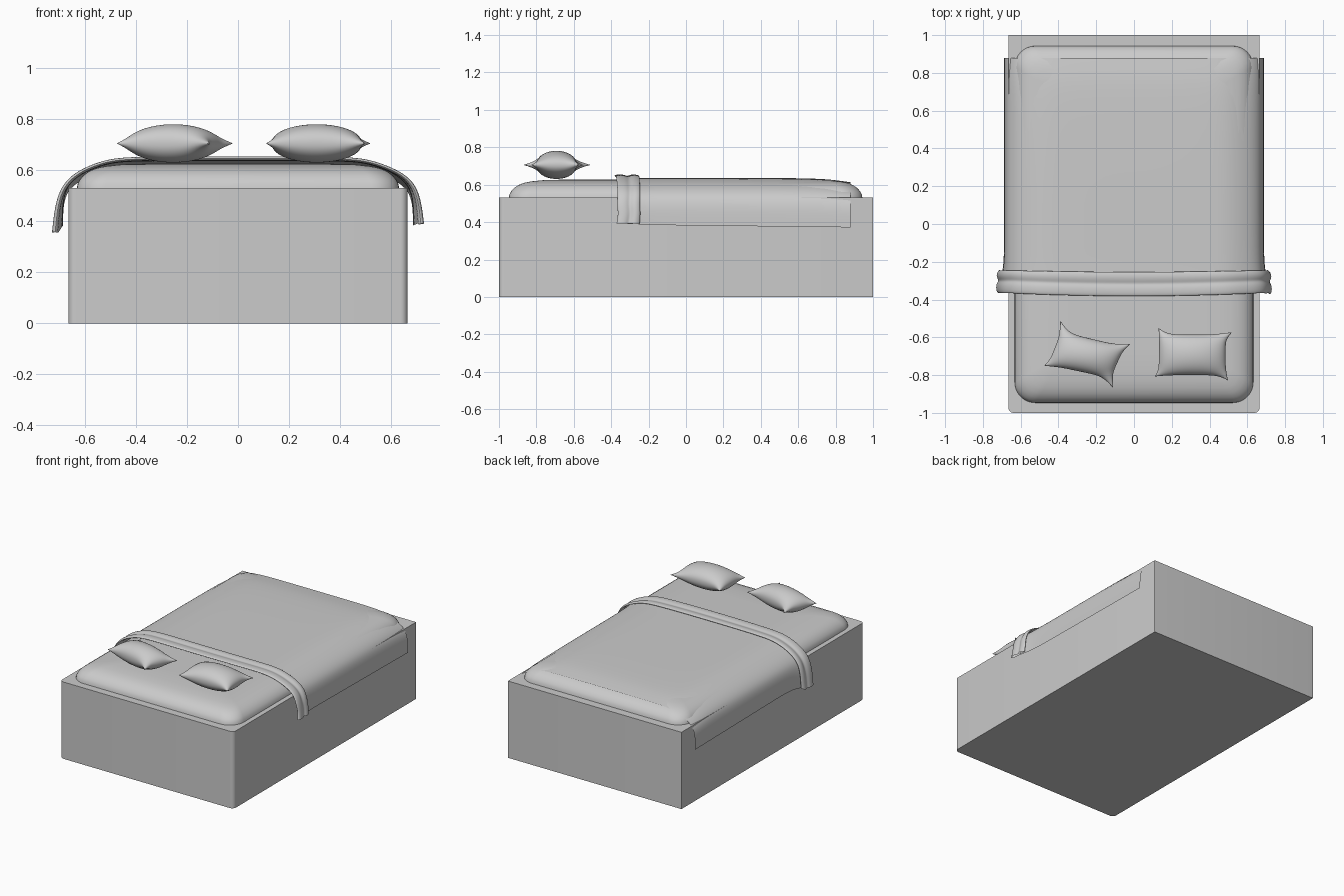
import bpy, bmesh, math
from mathutils import Vector

if "Cube" in bpy.data.objects:
    bpy.data.objects.remove(bpy.data.objects["Cube"])


def make(name, verts, faces, angle=None):
    me = bpy.data.meshes.new(name)
    bm = bmesh.new()
    vs = [bm.verts.new(v) for v in verts]
    for f in faces:
        bm.faces.new([vs[i] for i in f])
    bmesh.ops.remove_doubles(bm, verts=bm.verts, dist=1e-5)
    bmesh.ops.recalc_face_normals(bm, faces=bm.faces)
    bm.to_mesh(me)
    bm.free()
    ob = bpy.data.objects.new(name, me)
    bpy.context.collection.objects.link(ob)
    if angle:
        bpy.context.view_layer.objects.active = ob
        ob.select_set(True)
        bpy.ops.object.shade_smooth_by_angle(angle=math.radians(angle))
        ob.select_set(False)
    return ob


def grid_faces(rows, cols, start=0, wrap=False):
    last = cols if wrap else cols - 1
    return [(start + r * cols + c, start + r * cols + (c + 1) % cols,
             start + (r + 1) * cols + (c + 1) % cols, start + (r + 1) * cols + c)
            for r in range(rows - 1) for c in range(last)]


def rounded_rect(x0, x1, y0, y1, radii, z, n=8):
    """Corners in order: back right, back left, front left, front right."""
    pts = []
    signs = [(1, 1), (-1, 1), (-1, -1), (1, -1)]
    for k, ((sx, sy), r) in enumerate(zip(signs, radii)):
        cx = x1 - r if sx > 0 else x0 + r
        cy = y1 - r if sy > 0 else y0 + r
        for i in range(n + 1):
            a = math.pi / 2 * (k + i / n)
            pts.append((cx + r * math.cos(a), cy + r * math.sin(a), z))
    return pts


def stack(name, rings, angle):
    n = len(rings[0])
    faces = grid_faces(len(rings), n, wrap=True)
    faces += [tuple(range(n))[::-1], tuple(range((len(rings) - 1) * n, len(rings) * n))]
    return make(name, [p for r in rings for p in r], faces, angle)


# Box base, front vertical corners rounded
stack("bed_base", [rounded_rect(-0.665, 0.665, -1, 1, (1e-3, 1e-3, 0.028, 0.028), z)
                   for z in (0, 0.532)], 35)

# Mattress with soft domed edges
profile = [(0, 0.53), (0.003, 0.548), (0.012, 0.565), (0.028, 0.583), (0.05, 0.598),
           (0.08, 0.61), (0.12, 0.618), (0.18, 0.624), (0.28, 0.627)]
stack("mattress", [rounded_rect(-0.632 + d, 0.632 - d, -0.947 + d, 0.943 - d,
                                [max(0.11 - d * 0.4, 0.03)] * 4, z)
                   for d, z in profile], 50)

# Blanket: side-to-side drape swept along its length, ending in a layered fold
half = [(0.2, 0.637), (0.4, 0.636), (0.48, 0.631), (0.54, 0.617), (0.6, 0.592),
        (0.64, 0.565), (0.67, 0.53), (0.683, 0.48), (0.686, 0.43), (0.687, 0.372)]
drape = [(-x, z) for x, z in reversed(half)] + [(0, 0.637)] + half
sheet = [(0.88, 0), (0.8, 0), (0.7, 0), (0.4, 0), (0.1, 0), (-0.15, 0), (-0.24, 0), (-0.32, 0.001)]
fold = [(-0.37, 0.002), (-0.387, 0.009), (-0.375, 0.018), (-0.335, 0.018), (-0.318, 0.008),
        (-0.302, 0.015), (-0.28, 0.019), (-0.258, 0.015), (-0.25, 0.009), (-0.27, 0.006), (-0.31, 0.005)]
verts = []
for y, off in sheet + fold:
    for i, (x, z) in enumerate(drape):
        a = Vector(drape[max(i - 1, 0)])
        b = Vector(drape[min(i + 1, len(drape) - 1)])
        t = (b - a).normalized()
        nrm = Vector((-t.y, t.x))
        side = max(0, min(1, (0.6 - z) / 0.22))
        near = max(0, min(1, (-0.2 - y) / 0.1))
        o = off * (1 + 0.5 * side) + near * side * 0.016
        px, pz = x + nrm.x * o, z + nrm.y * o
        # far end settles on to the mattress, hem rises toward the fold
        if y > 0.6:
            pz -= 0.024 * ((y - 0.6) / 0.28) ** 2 * (1 - side) * min(1, 1.6 - abs(x))
        pz += side * (0.012 * (0.88 - y) + (0.005 if x > 0 else -0.03) * near)
        py = y + near * (0.016 * min(1, (x / 0.65) ** 2) + 0.006 * side * math.sin(z * 60 + x))
        verts.append((px, py, pz))
blanket = make("blanket", verts, grid_faces(len(sheet + fold), len(drape)), 80)
sub = blanket.modifiers.new("soften", 'SUBSURF')
sub.levels = sub.render_levels = 2
sub.boundary_smooth = 'PRESERVE_CORNERS'


# Pillows: puffed cushions with pinched corner ears
def pillow(name, body, ears, zc, h, n=28):
    verts, faces = [], []
    for s in (1, -1):
        for j in range(n + 1):
            for i in range(n + 1):
                u = math.sin(math.pi / 2 * (2 * i / n - 1))
                v = math.sin(math.pi / 2 * (2 * j / n - 1))
                w = [(1 - u) * (1 - v) / 4, (1 + u) * (1 - v) / 4,
                     (1 + u) * (1 + v) / 4, (1 - u) * (1 + v) / 4]
                k = abs(u * v) ** 5
                p = Vector((0, 0))
                for wi, b, e in zip(w, body, ears):
                    p += wi * (Vector(b) + k * (Vector(e) - Vector(b)))
                puff = max(0, (1 - u * u) * (1 - v * v)) ** 0.45
                z = zc + s * h * puff
                verts.append((p.x, p.y, max(z, 0.63)))
        faces += grid_faces(n + 1, n + 1, 0 if s > 0 else (n + 1) ** 2)
    make(name, verts, faces, 60)


pillow("pillow_left",
       [(-0.455, -0.745), (-0.125, -0.815), (-0.05, -0.65), (-0.385, -0.57)],
       [(-0.475, -0.75), (-0.11, -0.87), (-0.02, -0.635), (-0.39, -0.51)], 0.706, 0.075)
pillow("pillow_right",
       [(0.13, -0.80), (0.485, -0.80), (0.485, -0.585), (0.135, -0.585)],
       [(0.11, -0.807), (0.497, -0.828), (0.52, -0.573), (0.13, -0.55)], 0.706, 0.075)
